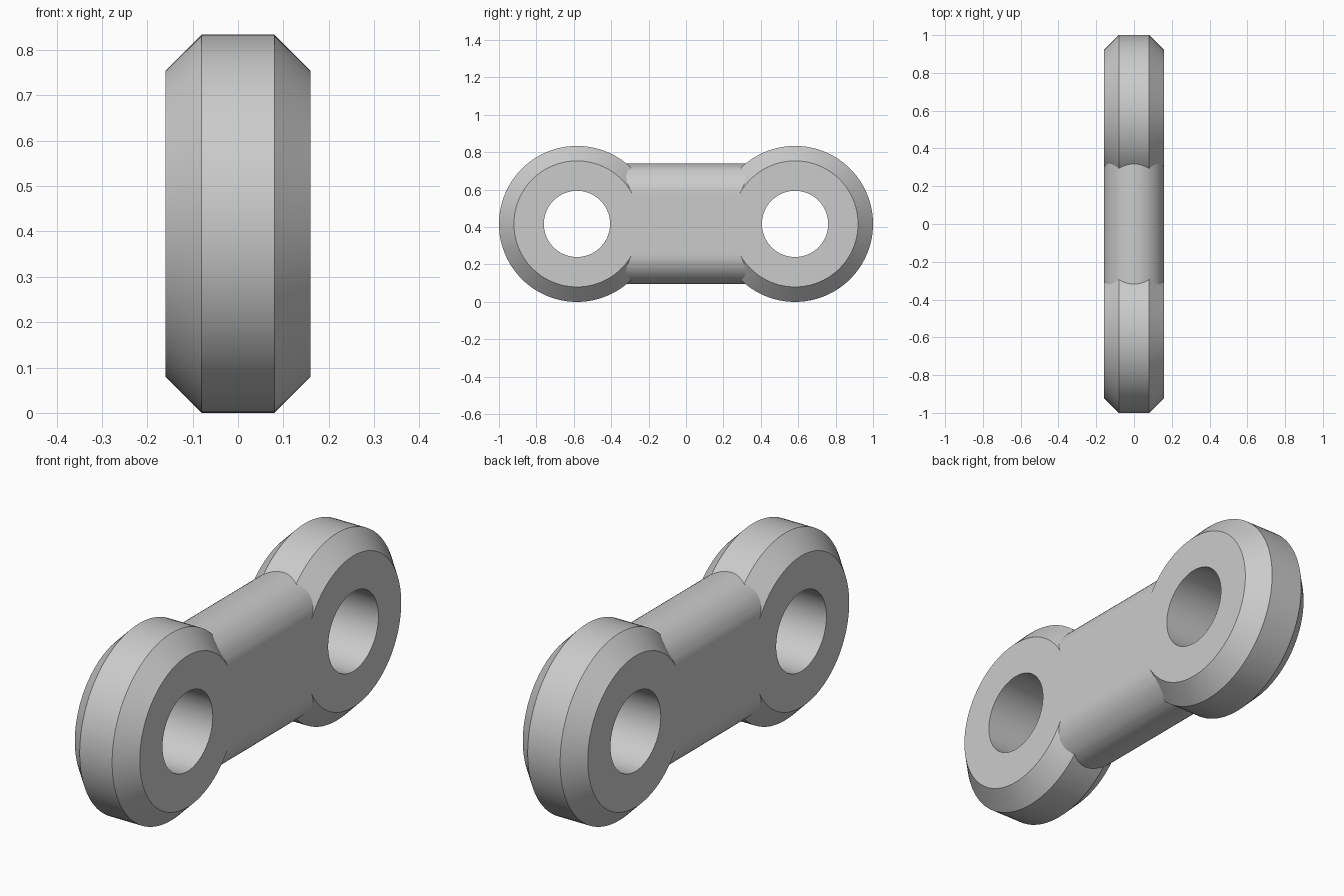
import bpy
import bmesh
import math

cube = bpy.data.objects.get("Cube")
if cube:
    bpy.data.objects.remove(cube, do_unlink=True)

RADIUS, HOLE, HALF, CHAMFER = 0.417, 0.177, 0.16, 0.08
CENTRE_Y, SEGMENTS = 0.583, 96

grey = bpy.data.materials.new("light_grey")
grey.use_nodes = True
grey.diffuse_color = (0.6, 0.6, 0.6, 1)
grey.node_tree.nodes["Principled BSDF"].inputs["Base Color"].default_value = (0.6, 0.6, 0.6, 1)


def make_object(name, bm):
    bmesh.ops.recalc_face_normals(bm, faces=bm.faces[:])
    mesh = bpy.data.meshes.new(name)
    bm.to_mesh(mesh)
    bm.free()
    mesh.materials.append(grey)
    obj = bpy.data.objects.new(name, mesh)
    bpy.context.collection.objects.link(obj)
    return obj


def eyelet(name, y):
    """Chamfered ring revolved around the x axis."""
    inner = RADIUS - CHAMFER
    profile = [(-HALF, HOLE), (-HALF, inner), (CHAMFER - HALF, RADIUS),
               (HALF - CHAMFER, RADIUS), (HALF, inner), (HALF, HOLE)]
    bm = bmesh.new()
    rings = []
    for i in range(SEGMENTS):
        a = math.tau * i / SEGMENTS
        rings.append([bm.verts.new((x, y + r * math.cos(a), RADIUS + r * math.sin(a)))
                      for x, r in profile])
    for i, ring in enumerate(rings):
        after = rings[(i + 1) % SEGMENTS]
        for j in range(len(profile)):
            k = (j + 1) % len(profile)
            bm.faces.new((ring[j], ring[k], after[k], after[j]))
    return make_object(name, bm)


def bar(name, half_length, half_height):
    """Bar with half-round top and bottom, extruded along y."""
    bm = bmesh.new()
    verts = []
    steps = 32
    for side in (1, -1):
        for i in range(steps + 1):
            a = math.pi * i / steps
            verts.append(bm.verts.new((side * HALF * math.cos(a), -half_length,
                         RADIUS + side * (half_height - HALF + HALF * math.sin(a)))))
    face = bm.faces.new(verts)
    result = bmesh.ops.extrude_face_region(bm, geom=[face], use_keep_orig=True)
    moved = [v for v in result["geom"] if isinstance(v, bmesh.types.BMVert)]
    bmesh.ops.translate(bm, verts=moved, vec=(0, 2 * half_length, 0))
    return make_object(name, bm)


# Connecting bar fused with the two eyelets
link = bar("chain_link", 0.36, 0.322)
bpy.context.view_layer.objects.active = link
for name, side in (("front_eyelet", -1), ("back_eyelet", 1)):
    ring = eyelet(name, side * CENTRE_Y)
    union = link.modifiers.new(name, "BOOLEAN")
    union.operation = "UNION"
    union.solver = "EXACT"
    union.object = ring
    bpy.ops.object.modifier_apply(modifier=union.name)
    bpy.data.objects.remove(ring, do_unlink=True)

# Smooth curved surfaces, crisp chamfer edges
bpy.ops.object.select_all(action="DESELECT")
link.select_set(True)
bpy.ops.object.shade_smooth_by_angle(angle=math.radians(25))
